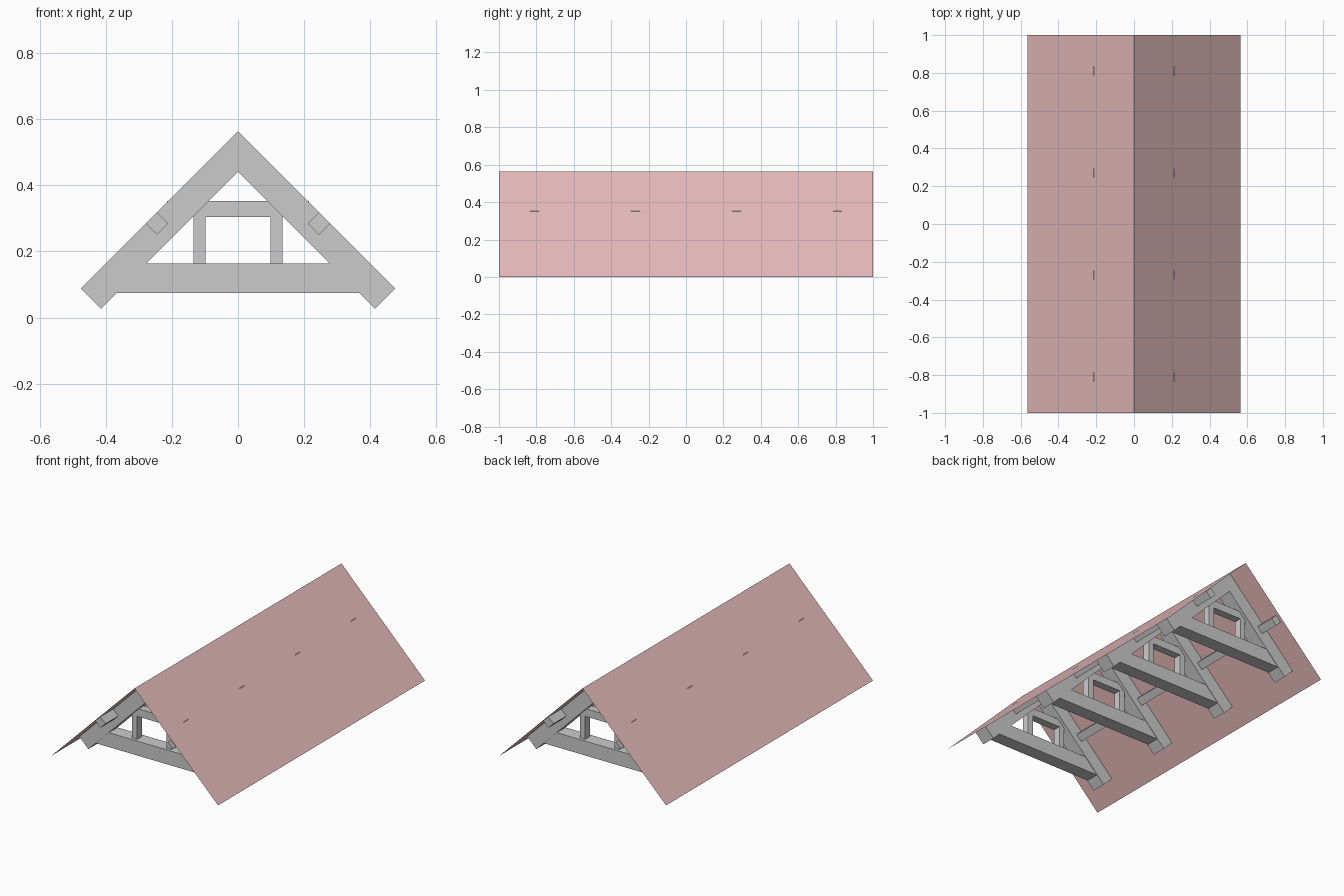
import bpy

if "Cube" in bpy.data.objects:
    bpy.data.objects.remove(bpy.data.objects["Cube"])

RIDGE = 0.565                      # ridge height and half span (45 degree pitch)
SKIN = RIDGE - 0.002               # timbers sit just under the roof sheet
TRUSS_Y = (-0.81, -0.27, 0.27, 0.81)


def make_object(name, verts, faces):
    mesh = bpy.data.meshes.new(name)
    mesh.from_pydata(verts, [], faces)
    mesh.update()
    obj = bpy.data.objects.new(name, mesh)
    bpy.context.collection.objects.link(obj)
    return obj


def prism(name, profile, y, depth):
    """Extrude an x-z profile (counter-clockwise from the front) along y."""
    n = len(profile)
    verts = [(x, y + s * depth / 2, z) for s in (-1, 1) for x, z in profile]
    faces = [tuple(range(n)), tuple(range(2 * n - 1, n - 1, -1))]
    faces += [(i, i + n, (i + 1) % n + n, (i + 1) % n) for i in range(n)]
    return make_object(name, verts, faces)


def rect(x0, x1, z0, z1):
    return [(x0, z0), (x1, z0), (x1, z1), (x0, z1)]


# Roof sheets
roof = make_object(
    "roof_sheet",
    [(-RIDGE, -1, 0), (0, -1, RIDGE), (RIDGE, -1, 0),
     (-RIDGE, 1, 0), (0, 1, RIDGE), (RIDGE, 1, 0)],
    [(0, 1, 4, 3), (1, 2, 5, 4)])
tile = bpy.data.materials.new("roof_red")
tile.diffuse_color = (0.8, 0.5, 0.5, 1)
tile.use_nodes = True
tile.node_tree.nodes["Principled BSDF"].inputs["Base Color"].default_value = tile.diffuse_color
roof.data.materials.append(tile)

# Mitred rafter pair profile
rafters = [(0, SKIN), (-0.475, SKIN - 0.475), (-0.414, 0.027),
           (0, 0.441), (0.414, 0.027), (0.475, SKIN - 0.475)]

# Four trusses
for i, y in enumerate(TRUSS_Y, 1):
    prism(f"rafter_pair_{i}", rafters, y, 0.09)
    prism(f"tie_beam_{i}", rect(-0.39, 0.39, 0.075, 0.163), y, 0.084)
    # collar tips just break through the roof
    prism(f"collar_beam_{i}", rect(-0.215, 0.215, 0.304, 0.352), y, 0.048)
    for side, x in (("left", -0.117), ("right", 0.117)):
        prism(f"queen_post_{side}_{i}",
              rect(x - 0.018, x + 0.018, 0.163, 0.304), y, 0.048)

# Purlins, square section turned to the roof slope
for side, x in (("left", -0.245), ("right", 0.245)):
    h, z = 0.034, 0.284
    prism(f"purlin_{side}", [(x, z - h), (x + h, z), (x, z + h), (x - h, z)],
          0, 1.96)
